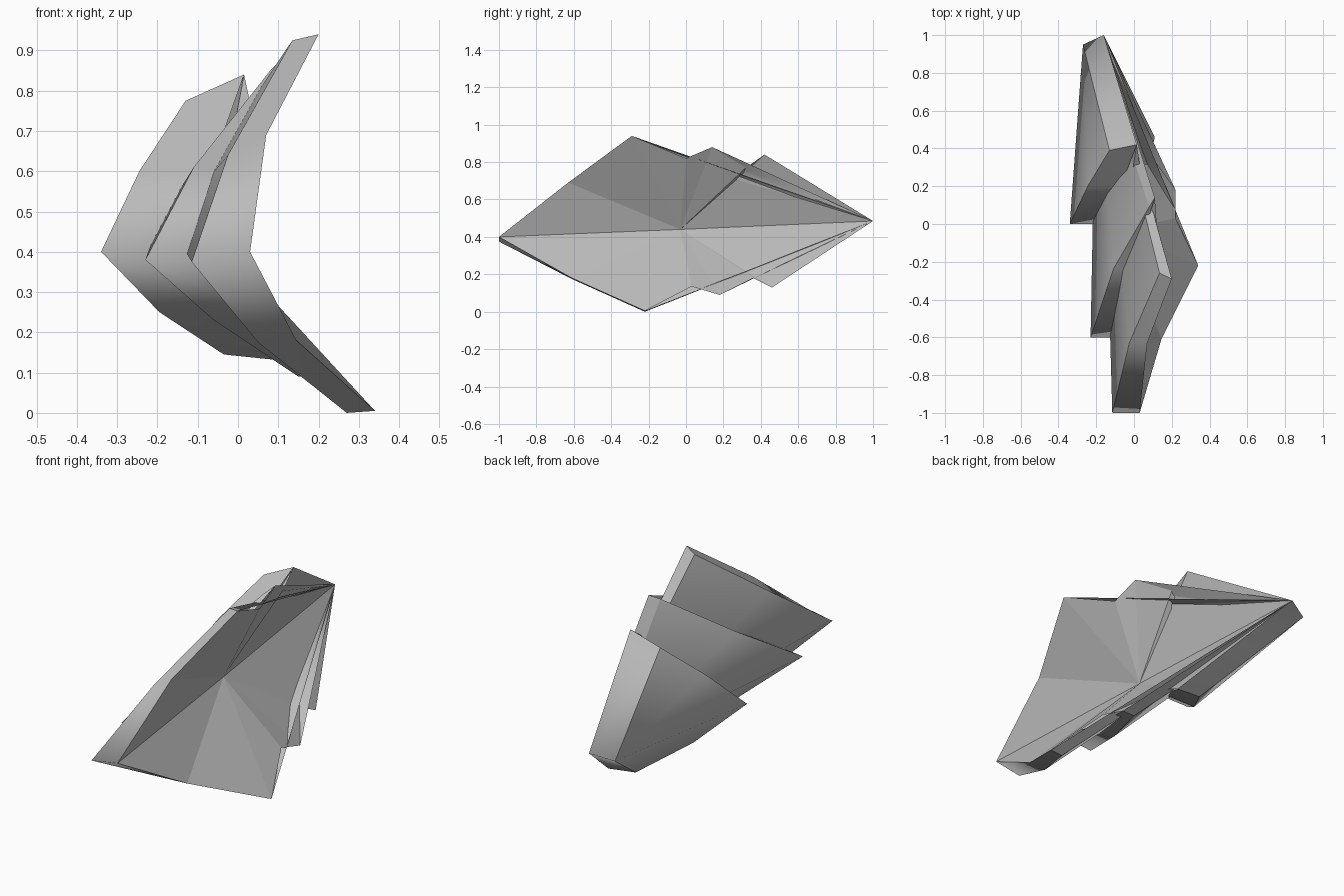
import bpy
import bmesh
from mathutils import Vector

default_cube = bpy.data.objects.get("Cube")
if default_cube:
    bpy.data.objects.remove(default_cube, do_unlink=True)

# One plain grey metal for every part
metal = bpy.data.materials.new("grey_metal")
grey = (0.5, 0.5, 0.5, 1.0)
metal.use_nodes = True
metal.diffuse_color = grey
metal.node_tree.nodes["Principled BSDF"].inputs["Base Color"].default_value = grey


def finish(name, bm):
    """Turn a bmesh into a named object with the shared material."""
    mesh = bpy.data.meshes.new(name)
    bm.to_mesh(mesh)
    bm.free()
    mesh.materials.append(metal)
    obj = bpy.data.objects.new(name, mesh)
    bpy.context.collection.objects.link(obj)
    return obj


# Key points on the rim of the hollow inner side
hub = (-0.06, -0.03, 0.44)
front_tip = (0.03, -1, 0.4)
front_upper = (0.07, -0.63, 0.69)
front_top = (0.2, -0.29, 0.94)
upper_notch = (0.12, 0, 0.82)
middle_top = (0.11, 0.14, 0.88)
rear_notch = (0.03, 0.32, 0.77)
rear_top = (0.015, 0.42, 0.84)
rear_tip = (-0.16, 1, 0.485)
rear_bottom = (0.11, 0.46, 0.13)
lower_rear_notch = (0.09, 0.36, 0.18)
middle_bottom = (0.22, 0.18, 0.09)
lower_notch = (0.22, 0.03, 0.135)
front_bottom = (0.34, -0.22, 0.005)
front_lower = (0.145, -0.61, 0.18)


def build_lining():
    """Flat-faced fan of triangles around the hub."""
    outline = [front_tip, front_upper, front_top, upper_notch, middle_top,
               rear_notch, rear_top, rear_tip, rear_bottom, lower_rear_notch,
               middle_bottom, lower_notch, front_bottom, front_lower]
    bm = bmesh.new()
    centre = bm.verts.new(hub)
    ring = [bm.verts.new(p) for p in outline]
    for i, vert in enumerate(ring):
        bm.faces.new((centre, vert, ring[i - 1]))
    return finish("inner_lining", bm)


def build_plate(name, outer, inner, back):
    """Curved plate: a front rim, and an outer skin tapering to the back."""
    bm = bmesh.new()
    out = [bm.verts.new(p) for p in outer]
    inn = [bm.verts.new(p) for p in inner]
    back_out = bm.verts.new(back)
    back_in = bm.verts.new(rear_tip)
    for i in range(len(out) - 1):
        bm.faces.new((out[i + 1], out[i], back_out))
        bm.faces.new((out[i], out[i + 1], inn[i + 1], inn[i]))
    # Upper and lower edges
    bm.faces.new((out[0], inn[0], back_in, back_out))
    bm.faces.new((inn[-1], out[-1], back_out, back_in))
    for face in bm.faces:
        face.smooth = True
    # Crisp borders where rim, skin and edges meet
    borders = list(zip(out, out[1:]))
    borders += [(out[0], back_out), (out[-1], back_out),
                (out[0], inn[0]), (out[-1], inn[-1])]
    for pair in borders:
        edge = bm.edges.get(pair)
        if edge:
            edge.smooth = False
    return finish(name, bm)


build_lining()

# Plates run from the top corner, round the outer tip, to the bottom corner
build_plate(
    "front_plate",
    outer=[(0.135, -0.26, 0.925), (-0.025, -0.63, 0.64), (-0.115, -1, 0.375),
           (0.05, -0.61, 0.175), (0.27, -0.22, 0)],
    inner=[front_top, front_upper, front_tip, front_lower, front_bottom],
    back=(-0.17, 0.97, 0.47))

build_plate(
    "middle_plate",
    outer=[(0.08, 0.09, 0.85), (-0.11, -0.24, 0.61), (-0.23, -0.6, 0.38),
           (-0.06, -0.22, 0.23), (0.15, 0.18, 0.09)],
    inner=[middle_top, (0, -0.24, 0.6), (-0.04, -0.6, 0.4),
           (0.08, -0.22, 0.23), middle_bottom],
    back=(-0.2, 0.95, 0.465))

build_plate(
    "rear_plate",
    outer=[(-0.13, 0.39, 0.775), (-0.245, 0.2, 0.6), (-0.34, 0, 0.4),
           (-0.195, 0.22, 0.25), (-0.035, 0.45, 0.145)],
    inner=[rear_top, (-0.07, 0.2, 0.6), (-0.1, 0, 0.4),
           (0, 0.22, 0.25), rear_bottom],
    back=(-0.27, 0.95, 0.455))
